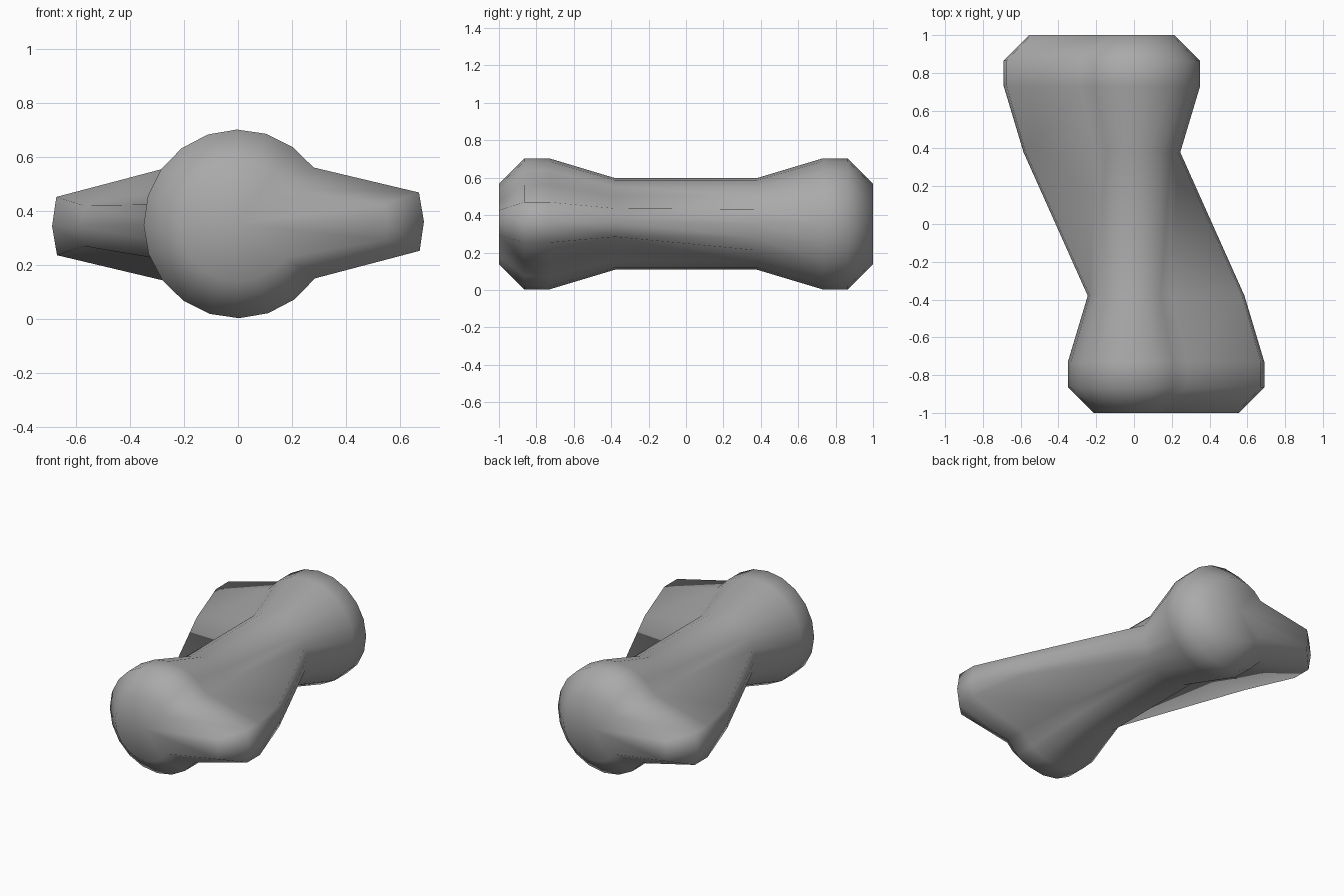
import bpy
import bmesh
from math import cos, sin, radians
from mathutils import Matrix, Vector

SIDES = 20
CENTRE_Z = 0.353
FIN = 0.34          # how far the side fins are pulled out

cube = bpy.data.objects.get("Cube")
if cube:
    bpy.data.objects.remove(cube, do_unlink=True)

# One plain grey
grey = bpy.data.materials.new("plain grey")
grey.use_nodes = True
colour = (0.4, 0.4, 0.4, 1)
grey.diffuse_color = colour
grey.node_tree.nodes["Principled BSDF"].inputs["Base Color"].default_value = colour

# Half profile of the dumbbell: distance along y, radius
half = [(1, 0.215), (0.865, 0.35), (0.73, 0.35), (0.38, 0.245)]
profile = [(-y, r) for y, r in half] + half[::-1]

bm = bmesh.new()
rings = []
for y, r in profile:
    ring = []
    for k in range(SIDES):
        a = radians(360 / SIDES * k)
        x, z = r * cos(a), r * sin(a)
        # Three side points swing out: left at the front, right at the back
        side = 1 if y < 0 else -1
        if side * cos(a) > 0.9:
            x += side * FIN
        ring.append(bm.verts.new((x, y, z)))
    rings.append(ring)

# Skin between the rings
for near, far in zip(rings, rings[1:]):
    for k in range(SIDES):
        n = (k + 1) % SIDES
        bm.faces.new((near[k], near[n], far[k]))
        bm.faces.new((near[n], far[n], far[k]))

# End caps
for ring, y in ((rings[0], -1), (rings[-1], 1)):
    hub = bm.verts.new((0, y, 0))
    for k in range(SIDES):
        bm.faces.new((hub, ring[k], ring[(k + 1) % SIDES]))

# Slight roll, then lift onto the ground
bm.transform(Matrix.Translation(Vector((0, 0, CENTRE_Z))) @ Matrix.Rotation(radians(-0.7), 4, 'Y'))
bmesh.ops.recalc_face_normals(bm, faces=bm.faces)
for f in bm.faces:
    f.smooth = True

mesh = bpy.data.meshes.new("finned_dumbbell")
bm.to_mesh(mesh)
bm.free()
mesh.materials.append(grey)
bpy.context.collection.objects.link(bpy.data.objects.new("finned_dumbbell", mesh))
